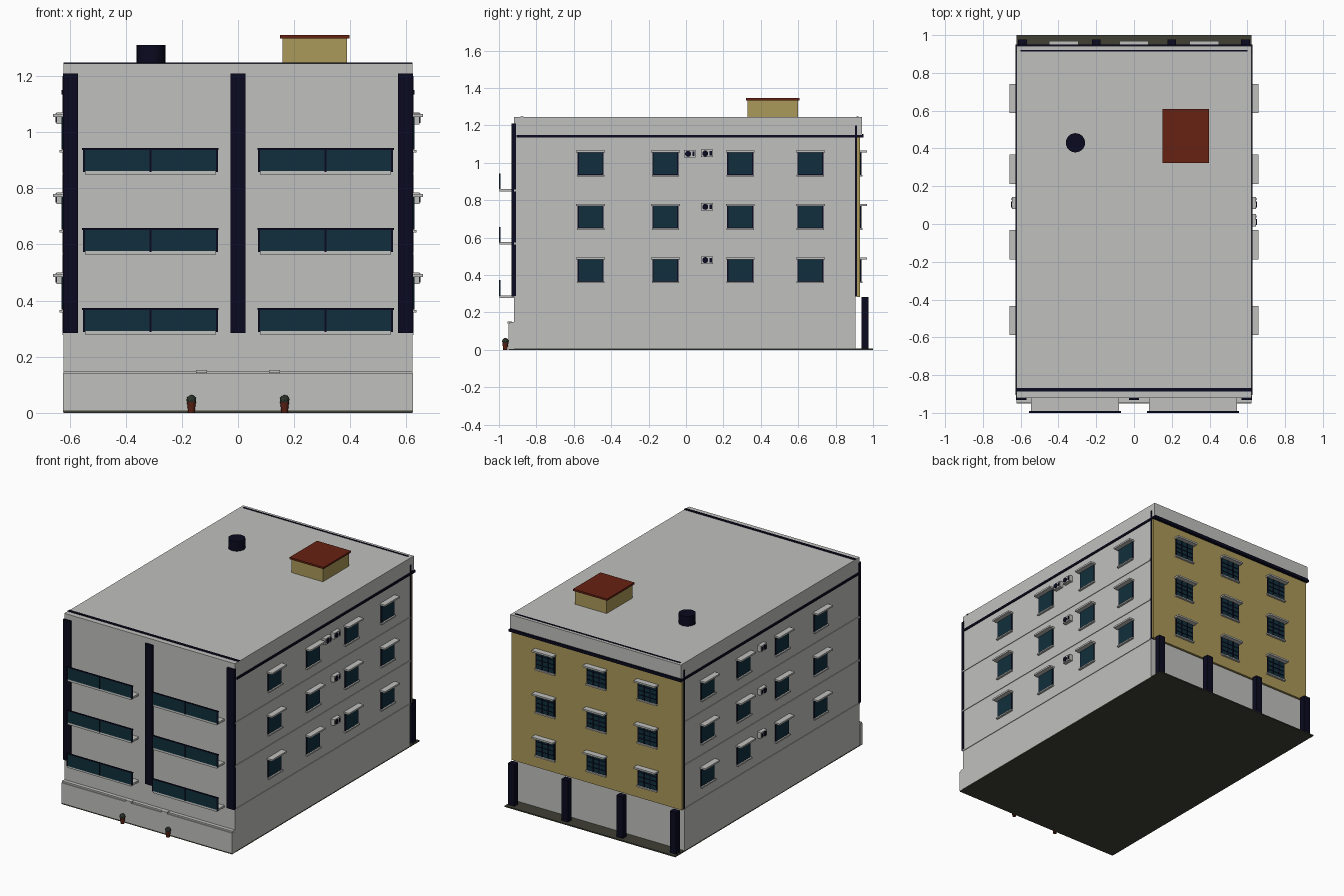
import bpy
import bmesh
from mathutils import Matrix, Vector

cube = bpy.data.objects.get("Cube")
if cube:
    bpy.data.objects.remove(cube, do_unlink=True)


def material(name, rgb):
    m = bpy.data.materials.new(name)
    m.use_nodes = True
    col = (*rgb, 1)
    m.diffuse_color = col
    m.node_tree.nodes["Principled BSDF"].inputs["Base Color"].default_value = col
    return m


PLASTER = material("pale grey plaster", (0.53, 0.53, 0.52))
OCHRE = material("ochre wall", (0.41, 0.32, 0.1))
NAVY = material("dark navy", (0.003, 0.003, 0.014))
GLASS = material("teal glass", (0.005, 0.028, 0.045))
RED = material("roof red", (0.135, 0.015, 0.006))
PAVING = material("dark paving", (0.05, 0.05, 0.035))
CLAY = material("clay pot", (0.1, 0.015, 0.007))
LEAF = material("dark leaf", (0.026, 0.035, 0.024))


class Part:
    """Collects simple solids of one colour into one object."""

    def __init__(self, name, mat):
        self.name, self.mat, self.bm = name, mat, bmesh.new()

    def box(self, x, y, z):
        size = Vector((abs(x[1] - x[0]), abs(y[1] - y[0]), abs(z[1] - z[0])))
        mid = Vector((sum(x), sum(y), sum(z))) / 2
        mat = Matrix.Translation(mid) @ Matrix.Diagonal(size).to_4x4()
        bmesh.ops.create_cube(self.bm, size=1, matrix=mat)
        return self

    def cone(self, centre, r1, r2, depth, sides=16, turn=None):
        mat = Matrix.Translation(centre) @ (turn or Matrix())
        bmesh.ops.create_cone(self.bm, cap_ends=True, segments=sides, radius1=r1,
                              radius2=r2, depth=depth, matrix=mat)
        return self

    def on_wall(self, wall, u, out, z):
        # wall: +1 / -1 for the long sides, 0 for the back
        if wall:
            return self.box([wall * (HALF + o) for o in out], u, z)
        return self.box(u, [BACK + o for o in out], z)

    def done(self):
        me = bpy.data.meshes.new(self.name)
        self.bm.to_mesh(me)
        self.bm.free()
        me.materials.append(self.mat)
        ob = bpy.data.objects.new(self.name, me)
        bpy.context.collection.objects.link(ob)
        return ob


HALF, FRONT, BACK, ROOF = 0.622, -0.92, 0.93, 1.245
FLOORS = [0.283 + 0.285 * i for i in range(3)]
FULL = (-HALF, HALF)

# Main masses
Part("ground_slab", PAVING).box(FULL, (-0.95, 1), (0, 0.008)).done()
Part("main_body", PLASTER).box(FULL, (FRONT, 0.905), (0.006, 1.16)).done()
Part("parapet_block", PLASTER).box(FULL, (FRONT, 0.942), (1.15, ROOF)).done()
Part("back_wall", OCHRE).box(FULL, (0.915, BACK), (0.283, 1.15)).done()
base = Part("front_base", PLASTER)
base.box((-HALF - 0.001, HALF + 0.001), (-0.95, FRONT), (0.004, 0.14))
base.box(FULL, (-0.944, FRONT), (0.14, 0.15))
base.done()

# Navy trim: bands, corner strips and roof lines
trim = Part("cornice_band", NAVY)
for s in (1, -1):
    trim.box((s * (HALF - 0.01), s * (HALF + 0.006)), (-0.905, 0.95), (1.135, 1.15))
trim.box(FULL, (BACK - 0.01, 0.95), (1.135, 1.155))
trim.done()
strips = Part("back_corner_strips", NAVY)
for s in (1, -1):
    strips.box((s * (HALF - 0.03), s * (HALF + 0.003)), (0.903, 0.915), (0.285, 1.2))
strips.done()
lines = Part("roof_lines", NAVY)
lines.box(FULL, (-0.886, -0.868), (ROOF - 0.01, ROOF + 0.004))
lines.box((-HALF + 0.02, HALF - 0.02), (0.912, 0.922), (ROOF - 0.01, ROOF + 0.003))
lines.done()

# Thin floor ledges on the long sides
ledges = Part("floor_ledges", PLASTER)
for s in (1, -1):
    for z in FLOORS:
        ledges.on_wall(s, (FRONT, 0.903), (-0.01, 0.004), (z - 0.005, z + 0.005))
ledges.done()

# Front pilasters
pilasters = Part("front_pilasters", NAVY)
for x in (-0.597, 0, 0.597):
    pilasters.box((x - 0.027, x + 0.027), (-0.932, FRONT + 0.01), (0.285, 1.21))
pilasters.done()

# Balconies with glazed railings
slabs = Part("balcony_slabs", PLASTER)
panes = Part("balcony_glass", GLASS)
rails = Part("balcony_rails", NAVY)
for side in (-1, 1):
    a, b = sorted((side * 0.072, side * 0.552))
    for z in FLOORS:
        top = z + 0.09
        slabs.box((a + 0.008, b - 0.008), (-0.998, FRONT + 0.01), (z - 0.005, z + 0.008))
        panes.box((a, b), (-0.998, -0.993), (z + 0.006, top - 0.004))
        rails.box((a - 0.003, b + 0.003), (-1, -0.991), (top - 0.006, top))
        for x in (a + 0.004, (a + b) / 2, b - 0.004):
            rails.box((x - 0.003, x + 0.003), (-1, -0.991), (z + 0.006, top - 0.004))
for p in (slabs, panes, rails):
    p.done()

# Windows with frames, hoods and sills on both sides and the back
frames = Part("window_frames", NAVY)
glass = Part("window_glass", GLASS)
hoods = Part("window_hoods", PLASTER)
sills = Part("window_sills", PLASTER)
bars = Part("back_window_bars", NAVY)


def window(wall, u, z):
    w, h = 0.063, 0.118
    frames.on_wall(wall, (u - w - 0.007, u + w + 0.007), (-0.01, 0.004), (z, z + h))
    glass.on_wall(wall, (u - w, u + w), (-0.01, 0.006), (z + 0.003, z + h))
    hoods.on_wall(wall, (u - 0.077, u + 0.077), (-0.01, 0.038), (z + h, z + h + 0.011))
    sills.on_wall(wall, (u - 0.073, u + 0.073), (-0.01, 0.014), (z - 0.009, z))
    if wall == 0:
        for i in (-1, 1):
            v = u + i * 0.022
            bars.on_wall(0, (v - 0.003, v + 0.003), (0, 0.009), (z, z + h))
        for k in (1, 2, 3):
            c = z + h * k / 4
            bars.on_wall(0, (u - w, u + w), (0, 0.009), (c - 0.002, c + 0.002))


for floor in FLOORS:
    sill = floor + 0.083
    for s in (1, -1):
        for y in (-0.51, -0.11, 0.29, 0.665):
            window(s, y, sill)
    for x in (-0.372, 0, 0.372):
        window(0, x, sill)
for p in (frames, glass, hoods, sills, bars):
    p.done()

# Air conditioning units
cases = Part("cooler_cases", PLASTER)
fans = Part("cooler_fans", NAVY)
sideways = Matrix.Rotation(1.5708, 4, "Y")
units = [(s, 0.112, z + 0.197) for s in (1, -1) for z in FLOORS]
units.append((1, 0.02, FLOORS[2] + 0.195))
for s, y, z in units:
    cases.on_wall(s, (y - 0.032, y + 0.032), (-0.01, 0.025), (z - 0.02, z + 0.02))
    fans.cone((s * (HALF + 0.025), y - 0.009, z), 0.016, 0.016, 0.006, 16, sideways)
    fans.on_wall(s, (y + 0.014, y + 0.026), (0.02, 0.027), (z - 0.012, z + 0.012))
cases.done()
fans.done()

# Back portico columns
columns = Part("back_columns", NAVY)
for x in (-0.59, -0.2, 0.2, 0.59):
    columns.box((x - 0.023, x + 0.023), (0.938, 0.977), (0.006, 0.283))
columns.done()

# Roof hut and water tank
Part("roof_hut", OCHRE).box((0.158, 0.388), (0.33, 0.6), (ROOF - 0.01, 1.336)).done()
Part("hut_roof", RED).box((0.15, 0.398), (0.322, 0.608), (1.334, 1.346)).done()
Part("water_tank", NAVY).cone((-0.31, 0.43, ROOF + 0.03), 0.051, 0.051, 0.07, 24).done()

# Entrance lamps and potted plants
lamps = Part("entrance_lamps", PLASTER)
pots = Part("plant_pots", CLAY)
plants = Part("pot_plants", LEAF)
for s in (-1, 1):
    lamps.box((s * 0.11, s * 0.15), (-0.955, -0.93), (0.142, 0.153))
    pots.cone((s * 0.166, -0.966, 0.019), 0.011, 0.016, 0.038, 12)
    bmesh.ops.create_icosphere(plants.bm, subdivisions=2, radius=0.018,
                               matrix=Matrix.Translation((s * 0.166, -0.966, 0.046)))
for p in (lamps, pots, plants):
    p.done()
